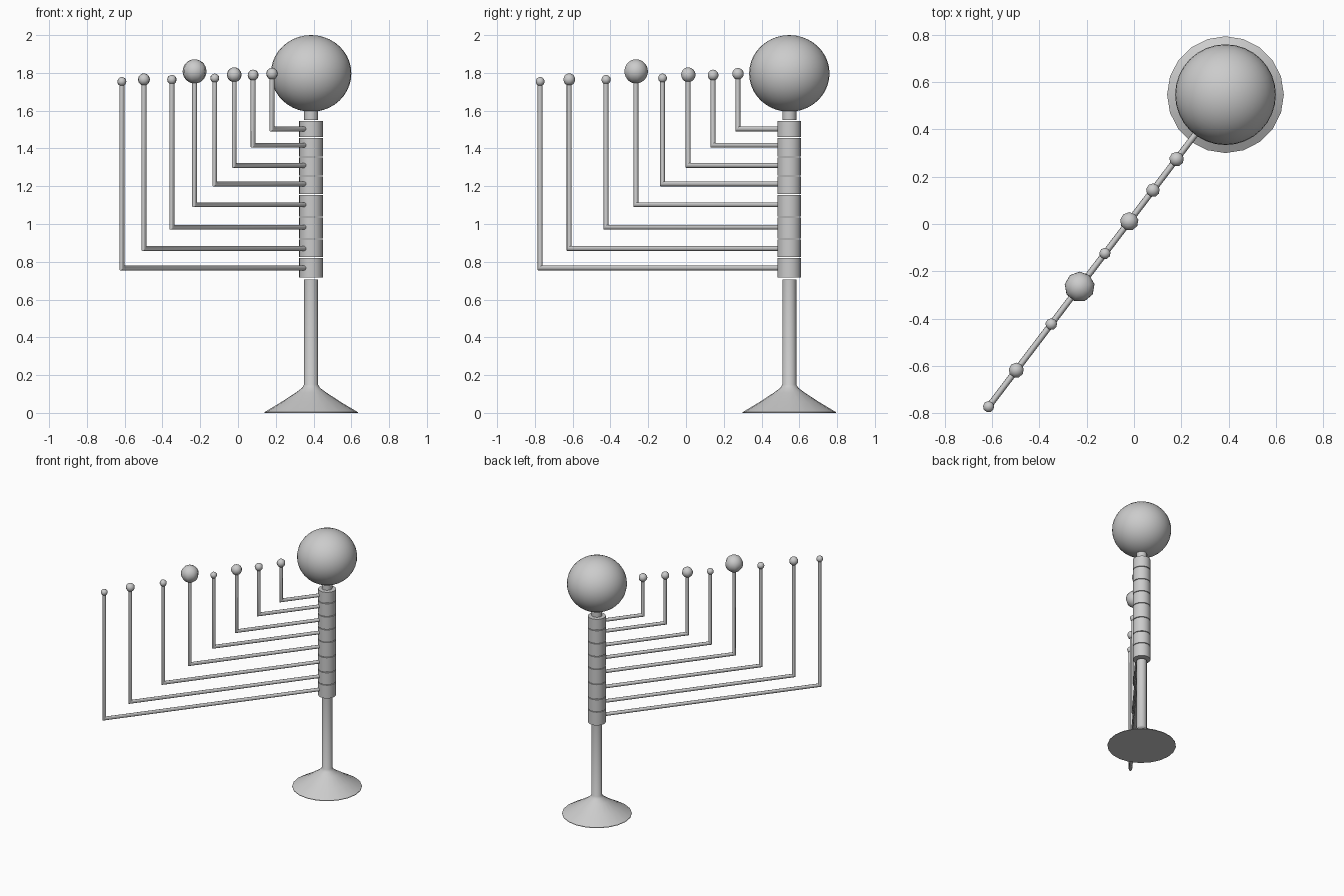
import bpy, bmesh, math
from mathutils import Vector

if "Cube" in bpy.data.objects:
    bpy.data.objects.remove(bpy.data.objects["Cube"])

CX, CY = 0.387, 0.547      # post axis
SLOPE = 1.317              # plan direction of the arms (dy/dx)


def finish(bm, name, loc=(0, 0, 0)):
    bmesh.ops.recalc_face_normals(bm, faces=bm.faces[:])
    me = bpy.data.meshes.new(name)
    bm.to_mesh(me)
    bm.free()
    ob = bpy.data.objects.new(name, me)
    ob.location = loc
    bpy.context.collection.objects.link(ob)
    bpy.ops.object.select_all(action='DESELECT')
    ob.select_set(True)
    bpy.context.view_layer.objects.active = ob
    bpy.ops.object.shade_smooth_by_angle(angle=math.radians(50))
    return ob


def lathe(name, profile, sides=20):
    """Capped solid of revolution around the post axis."""
    bm = bmesh.new()
    rings = [[bm.verts.new((r * math.cos(2 * math.pi * i / sides),
                            r * math.sin(2 * math.pi * i / sides), z))
              for i in range(sides)] for r, z in profile]
    for a, b in zip(rings, rings[1:]):
        for i in range(sides):
            j = (i + 1) % sides
            bm.faces.new((a[i], a[j], b[j], b[i]))
    bm.faces.new(rings[0])
    bm.faces.new(rings[-1])
    return finish(bm, name, (CX, CY, 0))


def ball(name, loc, r, rz, seg, rings):
    bm = bmesh.new()
    bmesh.ops.create_uvsphere(bm, u_segments=seg, v_segments=rings, radius=r)
    bmesh.ops.scale(bm, vec=(1, 1, rz / r), verts=bm.verts[:])
    return finish(bm, name, loc)


def bent_rod(name, inner, corner, top, r=0.013, sides=12):
    """L-shaped round rod with a mitred corner."""
    d = (corner - inner).normalized()
    up = Vector((0, 0, 1))
    side = d.cross(up)
    bm = bmesh.new()
    rings = [[], [], []]
    for i in range(sides):
        a = 2 * math.pi * i / sides
        s, t = side * r * math.cos(a), r * math.sin(a)
        rings[0].append(bm.verts.new(inner + s + up * t))
        rings[1].append(bm.verts.new(corner + s + (up - d) * t))
        rings[2].append(bm.verts.new(top + s - d * t))
    for a, b in zip(rings, rings[1:]):
        for i in range(sides):
            j = (i + 1) % sides
            bm.faces.new((a[i], a[j], b[j], b[i]))
    bm.faces.new(rings[0])
    bm.faces.new(rings[2])
    return finish(bm, name)


# Flared foot and lower post
lathe("base_post", [(0.247, 0), (0.247, 0.004), (0.16, 0.056), (0.08, 0.108),
                    (0.048, 0.132), (0.037, 0.15), (0.037, 0.706)])

# Stacked collars with thin gaps
cuts = [0.715, 0.823, 0.92, 1.038, 1.156, 1.255, 1.356, 1.459, 1.549]
for k, (z0, z1) in enumerate(zip(cuts, cuts[1:])):
    lathe(f"collar_{k + 1}", [(0.063, z0 + 0.002), (0.063, z1 - 0.003)], 24)

# Neck and large globe
lathe("neck", [(0.037, 1.55), (0.037, 1.62)])
ball("globe", (CX, CY, 1.797), 0.213, 0.203, 32, 20)

# Arms: tip x, arm height, ball height, ball radius
arms = [(-0.615, 0.767, 1.754, 0.024), (-0.498, 0.870, 1.765, 0.032),
        (-0.350, 0.983, 1.764, 0.025), (-0.230, 1.102, 1.808, 0.064),
        (-0.123, 1.212, 1.772, 0.024), (-0.020, 1.310, 1.790, 0.039),
        (0.080, 1.417, 1.788, 0.029), (0.180, 1.503, 1.795, 0.031)]
u = Vector((-1, -SLOPE, 0)).normalized()
for k, (x, z, zb, r) in enumerate(arms):
    y = CY + (x - CX) * SLOPE
    inner = Vector((CX, CY, z)) + u * 0.05
    bent_rod(f"arm_{k + 1}", inner, Vector((x, y, z)), Vector((x, y, zb - r * 0.5)))
    ball(f"arm_ball_{k + 1}", (x, y, zb), r, r, 9, 14)
